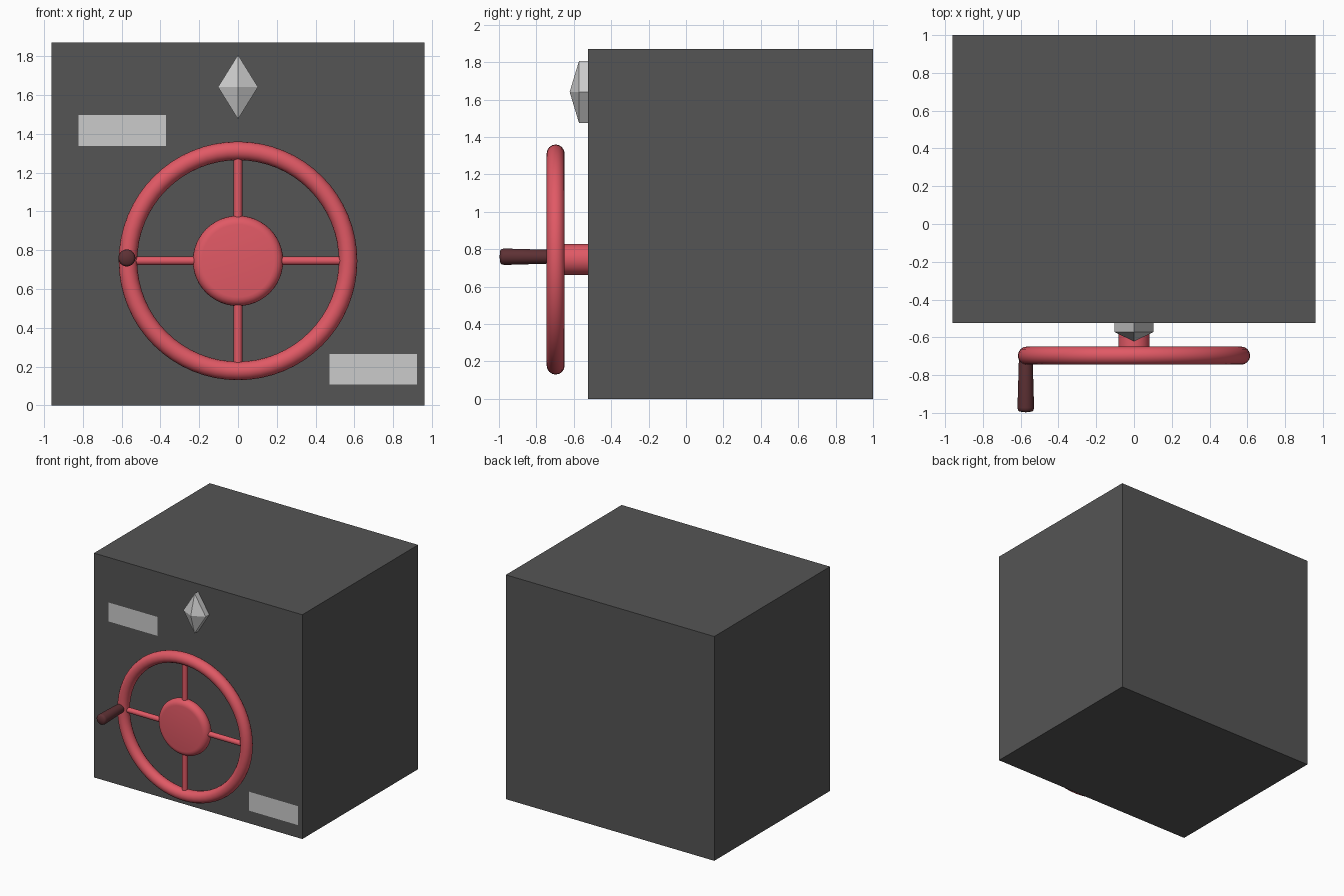
import bpy, bmesh
from math import pi, cos, sin, radians
from mathutils import Vector, Matrix

if "Cube" in bpy.data.objects:
    bpy.data.objects.remove(bpy.data.objects["Cube"])

FRONT = -0.525           # front face of the safe body
WHEEL = Vector((0, -0.697, 0.745))


def material(name, rgb):
    m = bpy.data.materials.new(name)
    m.diffuse_color = (*rgb, 1)
    m.use_nodes = True
    m.node_tree.nodes["Principled BSDF"].inputs["Base Color"].default_value = m.diffuse_color
    return m


DARK = material("dark_grey", (0.09, 0.09, 0.09))
RED = material("red", (0.75, 0.1, 0.13))
MAROON = material("maroon", (0.11, 0.03, 0.034))


def finish(bm, name, mat=None, smooth=False):
    bmesh.ops.remove_doubles(bm, verts=bm.verts, dist=1e-5)
    bmesh.ops.recalc_face_normals(bm, faces=bm.faces)
    me = bpy.data.meshes.new(name)
    bm.to_mesh(me)
    bm.free()
    ob = bpy.data.objects.new(name, me)
    bpy.context.collection.objects.link(ob)
    if mat:
        me.materials.append(mat)
    if smooth:
        bpy.ops.object.select_all(action='DESELECT')
        bpy.context.view_layer.objects.active = ob
        ob.select_set(True)
        bpy.ops.object.shade_smooth_by_angle(angle=radians(40))
    return ob


def lathe(name, profile, centre, mat, steps=32, axis=(0, 1, 0)):
    """Revolve (radius, distance along axis) points about an axis."""
    bm = bmesh.new()
    vs = [bm.verts.new((r, 0, d)) for r, d in profile]
    es = [bm.edges.new(p) for p in zip(vs, vs[1:])]
    bmesh.ops.spin(bm, geom=vs + es, cent=(0, 0, 0), axis=(0, 0, 1),
                   angle=2 * pi, steps=steps)
    turn = Vector(axis).to_track_quat('Z', 'Y').to_matrix().to_4x4()
    bm.transform(Matrix.Translation(centre) @ turn)
    return finish(bm, name, mat, True)


# Safe body
bm = bmesh.new()
bmesh.ops.create_cube(bm, size=1)
bm.transform(Matrix.Translation((0, (1 + FRONT) / 2, 0.935))
             @ Matrix.Diagonal((1.922, 1 - FRONT, 1.87, 1)))
finish(bm, "safe_body", DARK)

# Blank label plates lying on the front
for name, x, z in (("upper_plate", -0.597, 1.417), ("lower_plate", 0.697, 0.186)):
    bm = bmesh.new()
    corners = [(-1, -1), (1, -1), (1, 1), (-1, 1)]
    f = bm.faces.new([bm.verts.new((x + sx * 0.226, FRONT - 0.003, z + sz * 0.079))
                      for sx, sz in corners])
    ob = finish(bm, name)
    if ob.data.polygons[0].normal.y > 0:
        ob.data.flip_normals()

# Faceted diamond ornament: straight sides and a pointed front
bm = bmesh.new()
outline = [(0.103, 0), (0, 0.166), (-0.103, 0), (0, -0.166)]
rings = [[bm.verts.new((x, y, 1.641 + z)) for x, z in outline]
         for y in (FRONT, -0.572)]
tip = bm.verts.new((0, -0.622, 1.641))
for i in range(4):
    j = (i + 1) % 4
    bm.faces.new((rings[0][i], rings[0][j], rings[1][j], rings[1][i]))
    bm.faces.new((rings[1][i], rings[1][j], tip))
bm.faces.new(rings[0])
finish(bm, "diamond_ornament")

# Wheel rim
lathe("wheel_rim", [(0.567 + 0.048 * cos(a * pi / 8), 0.048 * sin(a * pi / 8))
                    for a in range(17)], WHEEL, RED, 64)

# Hub disc with rounded edge
edge = [(0.187 + 0.046 * cos(a), 0.046 * sin(a))
        for a in (i * pi / 10 - pi / 2 for i in range(11))]
lathe("wheel_hub", [(0, -0.046)] + edge + [(0, 0.046)], WHEEL, RED, 48)

# Shaft joining the hub to the body
lathe("wheel_shaft", [(0, -0.03), (0.083, -0.03), (0.083, 0.18), (0, 0.18)],
      WHEEL, RED)

# Four spokes
for i in range(4):
    a = i * pi / 2
    lathe(f"spoke_{i + 1}", [(0, 0.2), (0.022, 0.2), (0.022, 0.54), (0, 0.54)],
          WHEEL, RED, 16, (cos(a), 0, sin(a)))

# Turning handle, wider at its rounded end
lathe("turning_handle", [(0, 0), (0.036, 0), (0.044, 0.275), (0.041, 0.288),
                         (0.033, 0.296), (0, 0.3)],
      (-0.573, -0.697, 0.76), MAROON, 24, (0, -1, 0))
